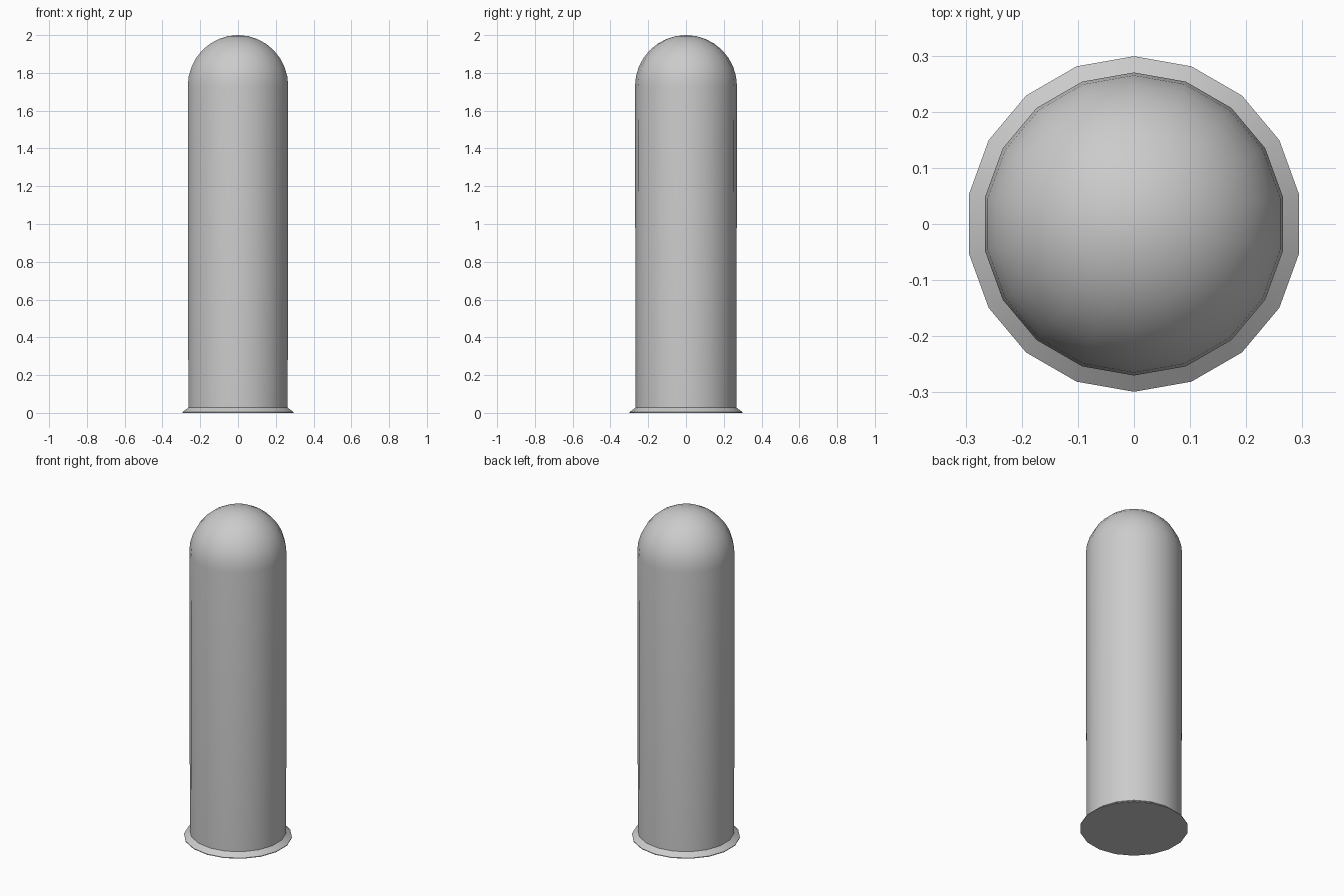
import bpy, bmesh, math

if "Cube" in bpy.data.objects:
    bpy.data.objects.remove(bpy.data.objects["Cube"])

SIDES = 18
R_TOP, R_LOW, R_FLANGE = 0.27, 0.267, 0.299

# Profile: flared foot, slightly tapering shaft, hemispherical dome
profile = [(R_FLANGE, 0.0), (R_FLANGE, 0.004), (R_LOW, 0.028), (R_TOP, 1.73)]
STEPS = 8
for i in range(1, STEPS):
    a = math.pi / 2 * i / STEPS
    profile.append((R_TOP * math.cos(a), 1.73 + 0.27 * math.sin(a)))

bm = bmesh.new()
rings = []
for r, z in profile:
    ring = []
    for k in range(SIDES):
        a = math.pi / 2 + 2 * math.pi * k / SIDES
        ring.append(bm.verts.new((r * math.cos(a), r * math.sin(a), z)))
    rings.append(ring)

# Side walls
for lo, hi in zip(rings, rings[1:]):
    for k in range(SIDES):
        n = (k + 1) % SIDES
        bm.faces.new((lo[k], lo[n], hi[n], hi[k]))

# Dome tip and flat base
tip = bm.verts.new((0, 0, 2.0))
for k in range(SIDES):
    bm.faces.new((rings[-1][k], rings[-1][(k + 1) % SIDES], tip))
bm.faces.new(list(reversed(rings[0])))

for f in bm.faces:
    f.smooth = True
mesh = bpy.data.meshes.new("domed_post")
bm.to_mesh(mesh)
bm.free()
post = bpy.data.objects.new("domed_post", mesh)
bpy.context.collection.objects.link(post)

# Crisp edges around the foot, smooth shaft and dome
bpy.context.view_layer.objects.active = post
post.select_set(True)
bpy.ops.object.shade_smooth_by_angle(angle=math.radians(35))
